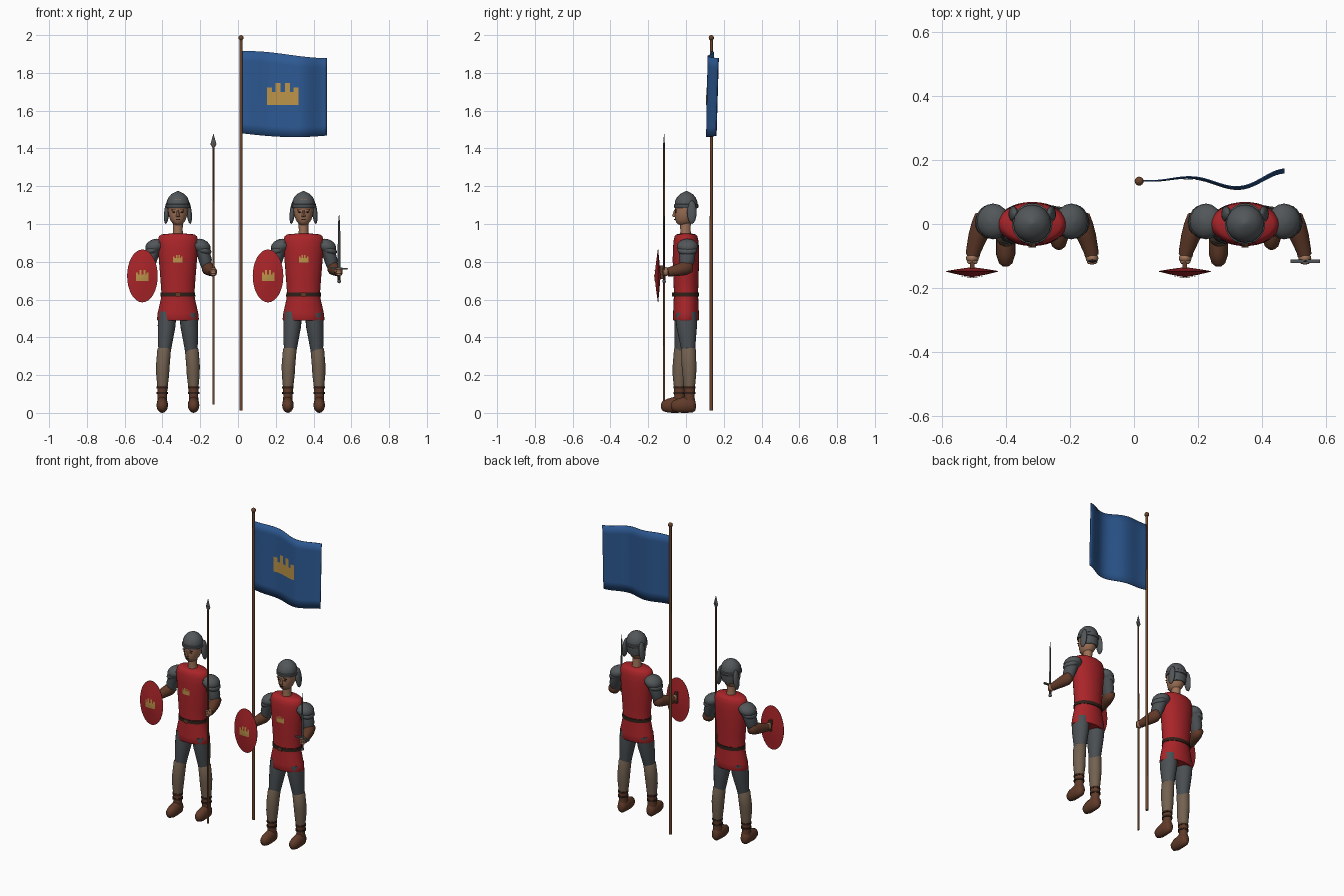
import bpy, math
from mathutils import Vector


def material(name, col):
    m = bpy.data.materials.new(name)
    m.diffuse_color = (*col, 1)
    return m


RED = material("red cloth", (.40, .018, .022))
BLUE = material("blue cloth", (.026, .10, .29))
GOLD = material("gold", (.50, .29, .065))
STEEL = material("steel", (.085, .095, .10))
MAIL = material("mail grey", (.07, .08, .088))
SKIN = material("skin", (.34, .165, .095))
TAN = material("tan wraps", (.17, .12, .08))
LEATHER = material("brown leather", (.12, .043, .022))
WOOD = material("wood", (.15, .06, .025))
DARK = material("dark brown", (.03, .014, .009))


def mesh_object(name, verts, faces, mat, angle=45):
    me = bpy.data.meshes.new(name)
    me.from_pydata(verts, [], faces)
    me.materials.append(mat)
    ob = bpy.data.objects.new(name, me)
    bpy.context.collection.objects.link(ob)
    bpy.ops.object.select_all(action='DESELECT')
    ob.select_set(True)
    bpy.context.view_layer.objects.active = ob
    bpy.ops.object.shade_smooth_by_angle(angle=math.radians(angle))
    return ob


def tube(name, rings, mat, n=20, angle=45):
    """Skin elliptical rings (x, y, z, rx, ry), all square to the overall direction."""
    d = (Vector(rings[-1][:3]) - Vector(rings[0][:3])).normalized()
    a = (Vector((1, 0, 0)) - d * d.x).normalized()
    b = d.cross(a)
    verts, faces = [], []
    for x, y, z, rx, ry in rings:
        for i in range(n):
            t = 2 * math.pi * i / n
            verts.append(Vector((x, y, z)) + a * rx * math.cos(t) + b * ry * math.sin(t))
    for r in range(len(rings) - 1):
        for i in range(n):
            j = (i + 1) % n
            faces.append((r * n + i, r * n + j, r * n + n + j, r * n + n + i))
    faces.append(tuple(range(n))[::-1])
    faces.append(tuple(range(len(verts) - n, len(verts))))
    return mesh_object(name, verts, faces, mat, angle)


def ball(name, c, r, mat, n=16, k=9, rot=0):
    rings = []
    for i in range(k):
        t = math.pi * (.02 + .96 * i / (k - 1))
        rings.append((0, 0, -math.cos(t) * r[2], r[0] * math.sin(t), r[1] * math.sin(t)))
    ob = tube(name, rings, mat, n, 60)
    ob.location = c
    ob.rotation_euler.y = rot
    return ob


def box(name, c, s, mat, rot=0):
    v = [(x * s[0] / 2, y * s[1] / 2, z * s[2] / 2) for z in (-1, 1) for y in (-1, 1) for x in (-1, 1)]
    f = [(0, 2, 3, 1), (4, 5, 7, 6), (0, 1, 5, 4), (2, 6, 7, 3), (0, 4, 6, 2), (1, 3, 7, 5)]
    ob = mesh_object(name, v, f, mat)
    ob.location = c
    ob.rotation_euler.y = rot
    return ob


def castle(name, cx, z0, w, h, surface):
    """Castle emblem laid on a surface y = surface(x, z)."""
    heights = [.8, .58, 1, .58, 1, .58, .8]
    edges = [-.5, -.34, -.23, -.07, .07, .23, .34, .5]
    verts, faces = [], []
    for k, top in enumerate(heights):
        for lo, hi in ((0, .29), (.29, .58), (.58, top)):
            if hi <= lo:
                continue
            b = len(verts)
            for u, v in ((edges[k], lo), (edges[k + 1], lo), (edges[k + 1], hi), (edges[k], hi)):
                x, z = cx + u * w, z0 + v * h
                verts.append((x, surface(x, z) - .003, z))
            faces.append((b, b + 1, b + 2, b + 3))
    mesh_object(name, verts, faces, GOLD)


def soldier(cx, weapon):
    X = lambda rings: [(cx + r[0], *r[1:]) for r in rings]
    # tunic and belt
    profile = [(.49, .108, .066), (.495, .111, .069), (.53, .107, .068), (.60, .091, .065), (.63, .087, .064),
               (.70, .092, .066), (.80, .100, .069), (.87, .106, .069), (.91, .108, .066),
               (.935, .100, .060), (.945, .088, .052), (.95, .03, .025)]
    tube("tunic", X([(0, 0, *p) for p in profile]), RED, 32, 50)
    tube("belt", X([(0, 0, .617, .092, .069), (0, 0, .638, .091, .069)]), DARK, 32)
    box("belt_buckle", (cx, -.07, .627), (.022, .006, .022), LEATHER)
    castle("chest_emblem", cx, .797, .05, .04,
           lambda x, z: -.069 * math.sqrt(1 - ((x - cx) / .1) ** 2))
    # head and face
    tube("neck", X([(0, .0, .93, .032, .032), (0, -.003, .965, .025, .027), (0, -.003, 1.03, .027, .03)]), SKIN)
    tube("head", X([(0, -.022, .994, .012, .018), (0, -.018, 1.0, .025, .033), (0, -.012, 1.02, .040, .047),
                    (0, -.005, 1.05, .050, .056), (0, -.002, 1.08, .054, .058), (0, 0, 1.12, .054, .055)]), SKIN, 24, 60)
    tube("nose", X([(0, -.060, 1.036, .010, .008), (0, -.064, 1.042, .010, .010), (0, -.057, 1.075, .005, .006)]), SKIN, 8)
    box("mouth", (cx, -.058, 1.024), (.022, .01, .004), DARK)
    for s in (-1, 1):
        ball("eye", (cx + s * .021, -.054, 1.063), (.009, .006, .004), DARK, 10, 5)
        box("eyebrow", (cx + s * .022, -.054, 1.075), (.022, .008, .004), DARK, s * .1)
    # helmet with side flaps
    tube("helmet_dome", X([(0, .001, 1.09, .059, .060), (0, .001, 1.12, .059, .059), (0, .002, 1.142, .050, .049),
                           (0, .003, 1.158, .035, .034), (0, .003, 1.168, .016, .016), (0, .003, 1.174, .003, .003)]),
         STEEL, 16, 50)
    tube("helmet_rim", X([(0, .001, 1.085, .060, .061), (0, .001, 1.088, .063, .064), (0, .001, 1.103, .063, .064),
                          (0, .001, 1.106, .059, .06)]), STEEL, 24)
    tube("helmet_neck_guard", X([(0, .024, 1.035, .042, .028), (0, .022, 1.06, .05, .034), (0, .02, 1.1, .052, .038)]), STEEL)
    for s in (-1, 1):
        ball("helmet_flap", (cx + s * .059, .031, 1.062), (.014, .025, .062), STEEL, rot=-s * .1)

    for s, oy in ((-1, -.035), (1, .018)):
        # legs
        tube("thigh", X([(s * .056, 0, .53, .048, .056), (s * .060, oy * .2, .46, .047, .055),
                         (s * .067, oy * .5, .38, .039, .043), (s * .071, oy * .7, .32, .032, .035)]), MAIL)
        tube("lower_leg", X([(s * .071, oy * .7, .342, .033, .036), (s * .073, oy * .7, .335, .036, .039),
                             (s * .080, oy * .9, .25, .036, .039), (s * .081, oy, .20, .034, .036),
                             (s * .082, oy, .135, .027, .029)]), TAN)
        tube("ankle", X([(s * .083, oy, .06, .026, .03), (s * .083, oy, .09, .024, .027),
                         (s * .082, oy, .143, .028, .031)]), LEATHER)
        for z in (.105, .134):
            tube("ankle_strap", X([(s * .083, oy, z - .005, .03, .032), (s * .083, oy, z + .005, .03, .032)]), DARK)
        tube("shoe", X([(s * .083, oy + .034, .042, .008, .012), (s * .083, oy + .03, .042, .019, .029),
                        (s * .083, oy + .015, .043, .028, .041), (s * .083, oy - .02, .043, .030, .043),
                        (s * .083, oy - .06, .038, .030, .037), (s * .083, oy - .088, .036, .021, .027),
                        (s * .083, oy - .098, .035, .008, .011)]), LEATHER, 20, 60)
        # arms and shoulder plates
        tube("upper_arm", X([(s * .10, .008, .90, .036, .044), (s * .13, .008, .86, .036, .044),
                             (s * .148, .004, .80, .034, .040), (s * .152, .0, .775, .028, .032)]), MAIL)
        ball("shoulder_plate", (cx + s * .122, .008, .882), (.053, .056, .038), STEEL, rot=s * .35)
        ball("shoulder_lower_plate", (cx + s * .134, .007, .862), (.045, .053, .026), STEEL, rot=s * .35)
        tube("forearm", X([(s * .151, .032, .778, .012, .014), (s * .153, .024, .774, .027, .031),
                           (s * .158, -.005, .766, .033, .037), (s * .170, -.04, .757, .030, .032),
                           (s * .184, -.085, .747, .023, .025), (s * .186, -.098, .745, .022, .023)]), LEATHER, 20, 60)
        # hands with curled fingers
        ball("hand", (cx + s * .187, -.107, .748), (.020, .017, .024), SKIN)
        for i in range(4):
            ball("finger", (cx + s * .187, -.119, .732 + i * .010), (.017, .008, .006), SKIN, 8, 5)

    # shield: double cone with curved front
    sx, sz = cx - .188, .725
    curve = lambda r: -.149 - .017 * (1 - r ** 1.2)
    rings = [(sx, -.135, sz, .002, .004), (sx, -.141, sz, .045, .078), (sx, -.147, sz, .081, .14)]
    rings += [(sx, curve(r), sz, .081 * r, .14 * r) for r in (1, .8, .6, .4, .2, .02)]
    tube("shield", rings, RED, 32, 40)
    box("shield_grip", (sx, -.13, sz + .02), (.014, .02, .07), LEATHER)
    castle("shield_emblem", sx, .698, .066, .058,
           lambda x, z: curve(math.hypot((x - sx) / .081, (z - sz) / .14)))

    wx, wy = .188, -.116
    if weapon == "spear":
        tube("spear_shaft", X([(wx, wy, .045, .006, .006), (wx, wy, 1.43, .005, .005)]), WOOD, 10)
        tube("spear_head", X([(wx, wy, 1.405, .006, .006), (wx, wy, 1.422, .016, .004),
                              (wx, wy, 1.476, .001, .001)]), STEEL, 8, 20)
    else:
        tube("sword_blade", X([(wx, wy, .765, .008, .003), (wx, wy, 1.0, .006, .0025),
                               (wx, wy, 1.052, .0005, .0005)]), STEEL, 4, 20)
        box("sword_guard", (cx + wx, wy, .765), (.092, .011, .009), STEEL, .06)
        tube("sword_grip", X([(wx, wy, .70, .007, .007), (wx, wy, .765, .007, .007)]), DARK, 10)
        ball("sword_pommel", (cx + wx, wy, .696), (.010, .010, .010), STEEL, 10, 7)


soldier(-.318, "spear")
soldier(.347, "sword")

# banner pole
PX, PY = .016, .134
tube("banner_pole", [(PX, PY, .013, .009, .009), (PX, PY, 1.98, .008, .008)], WOOD, 14)
ball("pole_finial", (PX, PY, 1.986), (.014, .014, .014), WOOD)


# waving banner
def wave(u, v):
    return .136 + u * (-.003 + .033 * math.cos(2 * math.pi * (u - 1) / .7)) + (v - .5) * .012 * u


NU, NV = 32, 8
verts, faces = [], []
for i in range(NU + 1):
    u = i / NU
    t = max(0, (u - .1) / .9)
    top = 1.915 - .037 * t * t * (3 - 2 * t)
    bottom = 1.48 - .02 * math.sin(math.pi * u * .8)
    for j in range(NV + 1):
        v = j / NV
        verts.append((.02 + .45 * u, wave(u, v), bottom + (top - bottom) * v))
for i in range(NU):
    for j in range(NV):
        a = i * (NV + 1) + j
        faces.append((a, a + NV + 1, a + NV + 2, a + 1))
flag = mesh_object("banner", verts, faces, BLUE)
sol = flag.modifiers.new("thickness", 'SOLIDIFY')
sol.thickness, sol.offset = .004, 0
castle("banner_emblem", .237, 1.63, .166, .117,
       lambda x, z: wave((x - .02) / .45, (z - 1.47) / .43) - .002)
